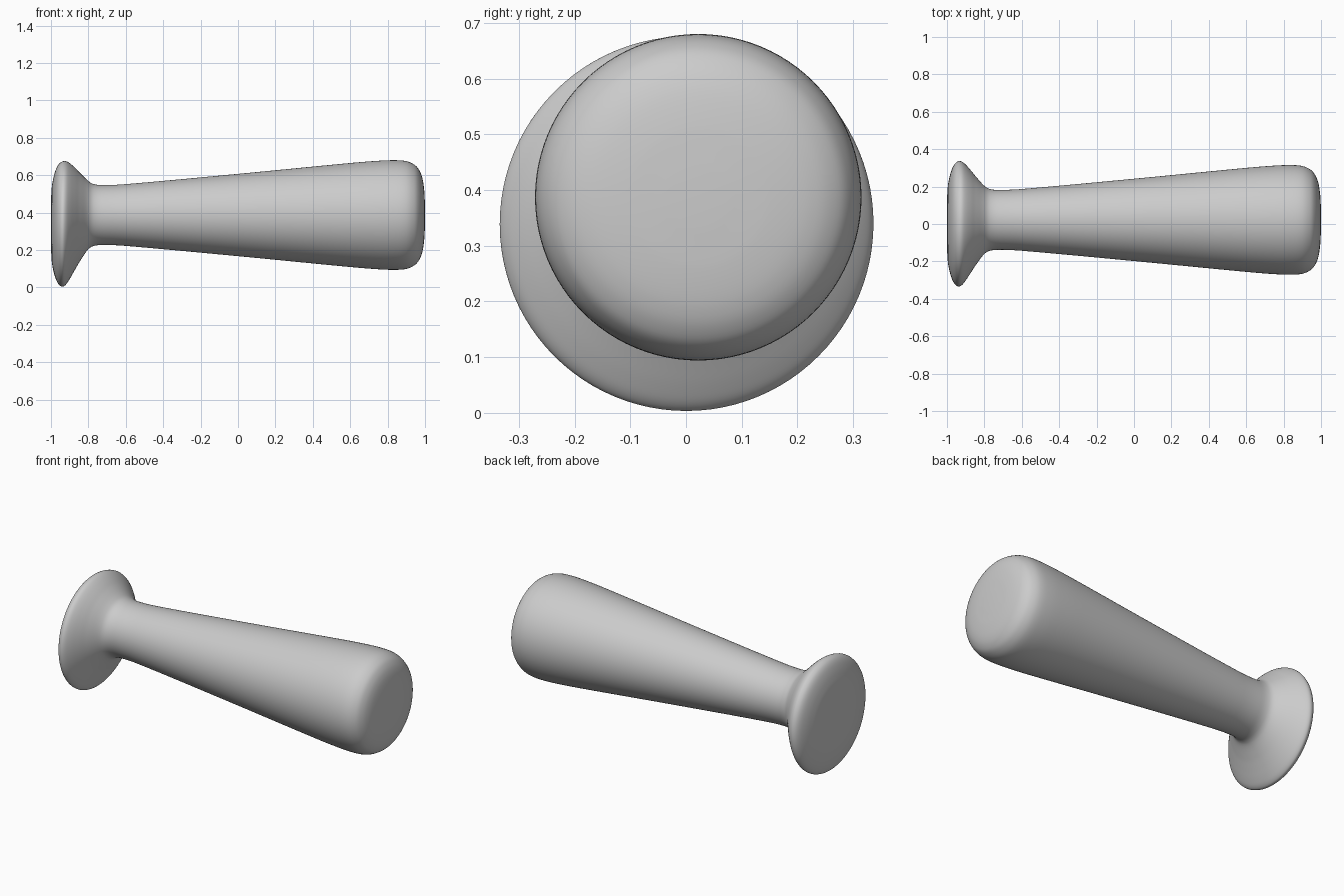
import bpy
import bmesh
from math import cos, sin, tau

cube = bpy.data.objects.get("Cube")
if cube:
    bpy.data.objects.remove(cube, do_unlink=True)

SIDES, STEPS = 96, 5
BASE_Z, GRIP_Y, GRIP_Z = 0.337, 0.022, 0.05

# Profile along x: position, radius, shift from flange axis to grip axis
profile = [
    (-1, 0.08, 0), (-0.998, 0.17, 0), (-0.99, 0.235, 0), (-0.975, 0.29, 0),
    (-0.958, 0.322, 0), (-0.938, 0.335, 0.03), (-0.92, 0.33, 0.16),
    (-0.9, 0.31, 0.35), (-0.874, 0.276, 0.58), (-0.845, 0.236, 0.78),
    (-0.8, 0.182, 1), (-0.77, 0.165, 1), (-0.72, 0.16, 1), (-0.6, 0.165, 1),
    (0, 0.22, 1), (0.6, 0.278, 1), (0.75, 0.29, 1), (0.84, 0.293, 1),
    (0.9, 0.288, 1), (0.94, 0.271, 1), (0.965, 0.246, 1), (0.985, 0.2, 1),
    (0.996, 0.13, 1), (1, 0.05, 1),
]


def smooth_profile(points):
    """Cubic interpolation over the unevenly spaced stations."""
    def tangent(i, k):
        a, b = points[max(i - 1, 0)], points[min(i + 1, len(points) - 1)]
        return (b[k] - a[k]) / (b[0] - a[0])
    result = []
    for i in range(len(points) - 1):
        p, q = points[i], points[i + 1]
        dx = q[0] - p[0]
        for s in range(STEPS):
            t = s / STEPS
            u = 1 - t
            row = [p[0] + dx * t]
            for k in (1, 2):
                row.append(p[k] * u * u * (1 + 2 * t) + q[k] * t * t * (3 - 2 * t)
                           + dx * t * u * (u * tangent(i, k) - t * tangent(i + 1, k)))
            result.append(row)
    return result + [points[-1]]


# One continuous handle: flared flange, neck, tapered grip
bm = bmesh.new()
rings = []
for x, r, shift in smooth_profile(profile):
    shift = min(max(shift, 0), 1)
    rings.append([bm.verts.new((x, GRIP_Y * shift + r * cos(tau * i / SIDES),
                                BASE_Z + GRIP_Z * shift + r * sin(tau * i / SIDES)))
                  for i in range(SIDES)])
for a, b in zip(rings, rings[1:]):
    for i in range(SIDES):
        j = (i + 1) % SIDES
        bm.faces.new((a[i], a[j], b[j], b[i]))
bm.faces.new(rings[0])
bm.faces.new(rings[-1])
bmesh.ops.recalc_face_normals(bm, faces=bm.faces)
mesh = bpy.data.meshes.new("tapered_handle")
bm.to_mesh(mesh)
bm.free()
handle = bpy.data.objects.new("tapered_handle", mesh)
bpy.context.collection.objects.link(handle)

# Plain grey finish
grey = bpy.data.materials.new("plain_grey")
grey.use_nodes = True
color = (0.6, 0.6, 0.6, 1)
grey.diffuse_color = color
grey.node_tree.nodes["Principled BSDF"].inputs["Base Color"].default_value = color
mesh.materials.append(grey)

bpy.ops.object.select_all(action="DESELECT")
handle.select_set(True)
bpy.context.view_layer.objects.active = handle
bpy.ops.object.shade_smooth_by_angle(angle=0.7)
